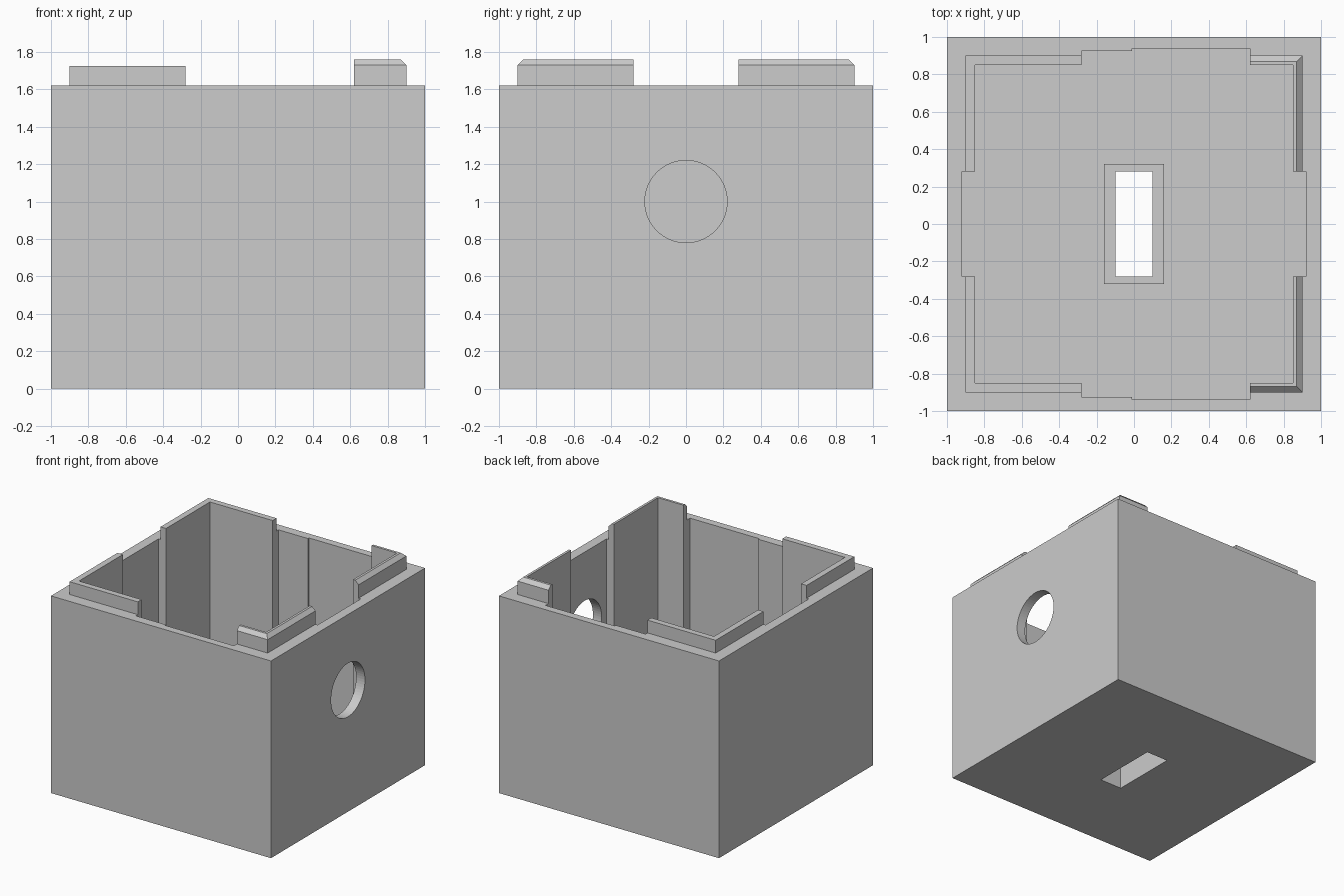
import bpy
import bmesh
from math import cos, sin, pi

if "Cube" in bpy.data.objects:
    bpy.data.objects.remove(bpy.data.objects["Cube"], do_unlink=True)

GREY = (0.604, 0.604, 0.604, 1)
mat = bpy.data.materials.new("light grey")
mat.use_nodes = True
mat.diffuse_color = GREY
mat.node_tree.nodes["Principled BSDF"].inputs["Base Color"].default_value = GREY

RIM, FLOOR = 1.62, 0.16


def loft(name, sections):
    """Closed solid through rings of 3D points."""
    bm = bmesh.new()
    rings = [[bm.verts.new(p) for p in s] for s in sections]
    n = len(rings[0])
    for a, b in zip(rings, rings[1:]):
        for i in range(n):
            j = (i + 1) % n
            bm.faces.new((a[i], a[j], b[j], b[i]))
    bm.faces.new(rings[0][::-1])
    bm.faces.new(rings[-1])
    bmesh.ops.recalc_face_normals(bm, faces=bm.faces[:])
    mesh = bpy.data.meshes.new(name)
    bm.to_mesh(mesh)
    bm.free()
    mesh.materials.append(mat)
    obj = bpy.data.objects.new(name, mesh)
    bpy.context.collection.objects.link(obj)
    return obj


def prism(name, outline, z0, z1):
    return loft(name, [[(x, y, z) for x, y in outline] for z in (z0, z1)])


def rect(w, d):
    return [(-w, -d), (w, -d), (w, d), (-w, d)]


def apply_boolean(target, tool, operation):
    tool.hide_render = True
    mod = target.modifiers.new("bool", 'BOOLEAN')
    mod.operation = operation
    mod.solver = 'EXACT'
    mod.object = tool
    bpy.context.view_layer.objects.active = target
    bpy.ops.object.modifier_apply(modifier=mod.name)
    bpy.data.objects.remove(tool, do_unlink=True)


# Box with stepped cavity, thick at the corners
box = prism("box_shell", rect(1, 1), 0, RIM)
half = [(-0.92, 0.28), (-0.85, 0.28), (-0.85, 0.85), (-0.28, 0.85),
        (-0.28, 0.925), (-0.01, 0.925), (-0.01, 0.938), (0.62, 0.938),
        (0.62, 0.85), (0.85, 0.85), (0.85, 0.28), (0.92, 0.28)]
cavity = half + [(x, -y) for x, y in reversed(half)]
apply_boolean(box, prism("cavity_cutter", cavity, FLOOR, 2), 'DIFFERENCE')

# Lip around the floor slot, then the slot itself
apply_boolean(box, prism("slot_lip", rect(0.16, 0.32), 0.1, FLOOR + 0.04), 'UNION')
apply_boolean(box, prism("slot_cutter", rect(0.1, 0.28), -0.1, 0.5), 'DIFFERENCE')

# Round port in one side wall
ring = [(0.22 * cos(2 * pi * i / 64), 1 + 0.22 * sin(2 * pi * i / 64)) for i in range(64)]
port = loft("port_cutter", [[(x, y, z) for y, z in ring] for x in (0.7, 1.2)])
apply_boolean(box, port, 'DIFFERENCE')


# Corner tabs on the rim; those on one side have a chamfered outer edge
def tab_outline(sx, sy, end, outer):
    pts = [(end, outer), (outer, outer), (outer, 0.28),
           (0.85, 0.28), (0.85, 0.85), (end, 0.85)]
    return [(sx * x, sy * y) for x, y in pts]


for sy, side in ((-1, "front"), (1, "back")):
    prism("right_%s_tab" % side, tab_outline(-1, sy, 0.28, 0.9), RIM, 1.725)
    levels = ((RIM, 0.9), (1.73, 0.9), (1.76, 0.87))
    loft("left_%s_tab" % side,
         [[(x, y, z) for x, y in tab_outline(1, sy, 0.62, r)] for z, r in levels])
